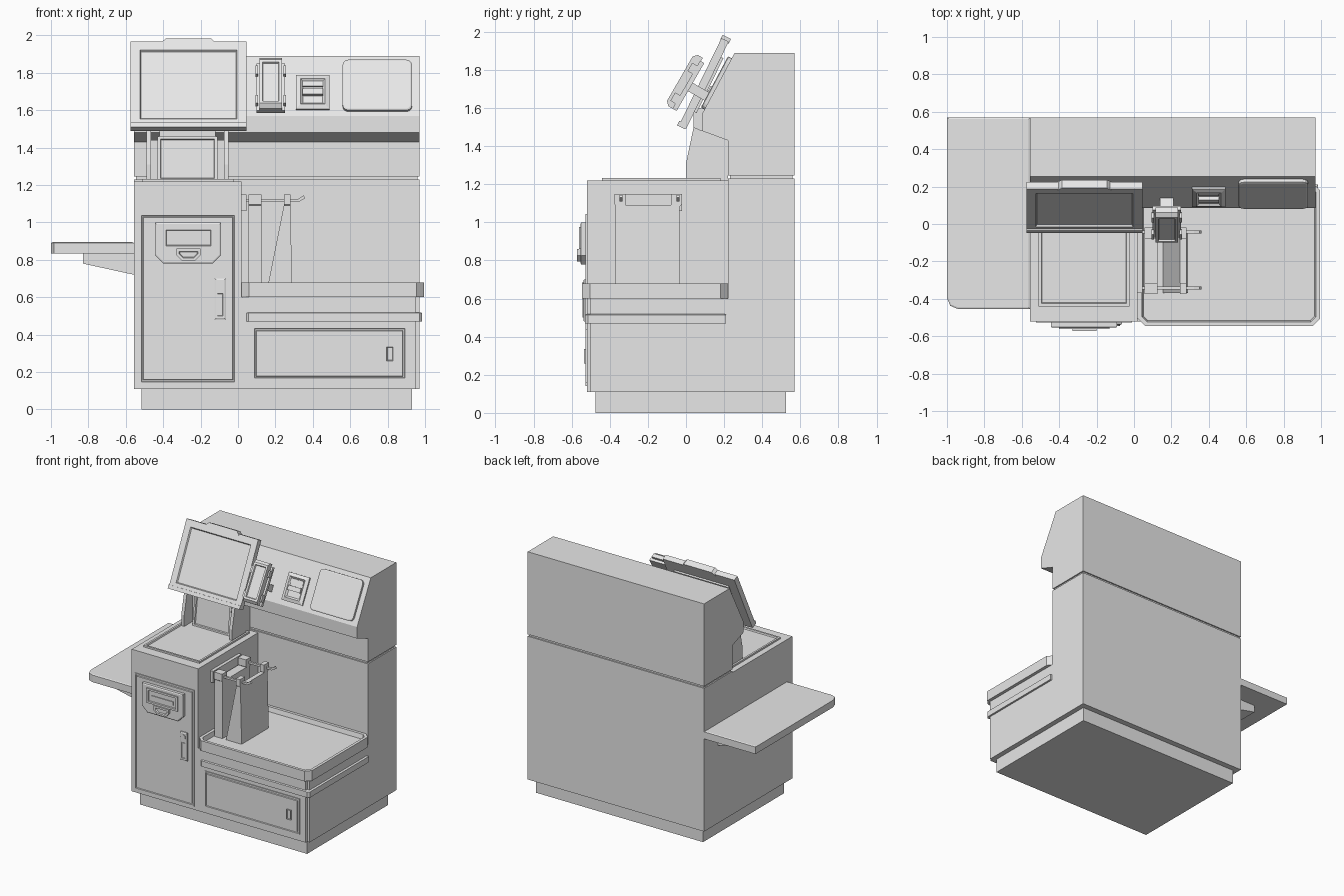
import bpy, bmesh, math
from mathutils import Vector

cube = bpy.data.objects.get("Cube")
if cube:
    bpy.data.objects.remove(cube, do_unlink=True)

grey = (.8, .8, .8, 1)
material = bpy.data.materials.new("light_grey")
material.use_nodes = True
material.diffuse_color = grey
for node in material.node_tree.nodes:
    if node.type == 'BSDF_PRINCIPLED':
        node.inputs["Base Color"].default_value = grey

# Main planes of the cabinet
OUTER, INNER, END = -.555, .02, .97
FACE, WALL, BACK = -.52, .22, .57
BASE, TRAY, DECK = .11, .6, 1.22
LIP, BROW = .085, 1.48
WIDTH, DEPTH = (OUTER, END), (FACE, BACK)
FRONT, UP = Vector((0, -1, 0)), Vector((0, 0, 1))

# Inset recipes: lists of (thickness, depth)
GROOVE = [(.008, 0), (.003, -.008), (.006, 0), (.003, .008)]
RECESS = [(.015, 0), (.004, -.01)]
SOFT_EDGE = [(.008, .004)]


def grow(span, amount):
    low, high = span
    return low - amount, high + amount


def prism(name, axis, span, points, frame=None, face=None, steps=()):
    """Extrude a profile along an axis, then inset the face looking one way."""
    bm = bmesh.new()
    rings = []
    for t in span:
        ring = []
        for u, v in points:
            spot = {'x': (t, u, v), 'y': (u, t, v), 'z': (u, v, t)}[axis]
            ring.append(bm.verts.new(spot))
        bm.faces.new(ring)
        rings.append(ring)
    low, high = rings
    for i in range(len(points)):
        bm.faces.new((low[i - 1], low[i], high[i], high[i - 1]))
    bmesh.ops.recalc_face_normals(bm, faces=bm.faces)
    bm.normal_update()
    if face:
        chosen = max(bm.faces, key=lambda f: f.normal.dot(face))
        for thickness, depth in steps:
            bmesh.ops.inset_individual(bm, faces=[chosen], thickness=thickness,
                                       depth=depth, use_even_offset=True)
    mesh = bpy.data.meshes.new(name)
    bm.to_mesh(mesh)
    bm.free()
    mesh.materials.append(material)
    ob = bpy.data.objects.new(name, mesh)
    bpy.context.collection.objects.link(ob)
    if frame:
        y, z, lean = frame
        ob.location = (0, y, z)
        ob.rotation_euler.x = -lean


def part(name, x, y, z, axis='z', cut=0, corners="abcd", segments=1, **options):
    """Box whose edges along one axis may be chamfered or rounded."""
    u, v, span = {'x': (y, z, x), 'y': (x, z, y), 'z': (x, y, z)}[axis]
    (u_low, u_high), (v_low, v_high) = u, v
    spots = [(u_high, v_high, -1, -1), (u_low, v_high, 1, -1),
             (u_low, v_low, 1, 1), (u_high, v_low, -1, 1)]
    points = []
    for k, (cu, cv, su, sv) in enumerate(spots):
        if not cut or "abcd"[k] not in corners:
            points.append((cu, cv))
            continue
        for s in range(segments + 1):
            turn = (k + s / segments) * math.pi / 2
            points.append((cu + cut * (su + math.cos(turn)),
                           cv + cut * (sv + math.sin(turn))))
    prism(name, axis, span, points, **options)


def fixture(name, x, z, out, **options):
    """Part standing out from the cabinet's front."""
    part(name, x, (FACE - out, FACE + .01), z, axis='y', face=FRONT, **options)


# Cabinet
part("plinth", grow(WIDTH, -.04), grow(DEPTH, -.045), (0, BASE))
part("tower", (OUTER, INNER), (FACE, WALL), (BASE, DECK))
part("back_wall", WIDTH, (WALL, BACK), (BASE, DECK + .01))
part("bagging_cabinet", (INNER, END), (FACE + .02, WALL), (BASE, TRAY))
part("cabinet_front", (INNER, END - .02), (FACE, FACE + .02), (BASE, TRAY))
part("seam_filler", grow(WIDTH, -.01), grow((WALL, BACK), -.01), (DECK, DECK + .04))

# Upper housing with sloped control face
prism("upper_housing", 'x', WIDTH,
      [(WALL, DECK + .025), (WALL, 1.43), (LIP, BROW), (LIP, BROW + .09),
       (LIP + .17, 1.89), (BACK, 1.89), (BACK, DECK + .025)])
slope = (LIP, BROW + .09, math.atan2(.17, .32))
part("side_panel", (.56, .93), (-.018, .01), (.025, .33), axis='y', cut=.03,
     segments=3, frame=slope, face=FRONT, steps=SOFT_EDGE)
reader = (.31, .49)
part("card_reader", reader, (-.012, .01), (.035, .24), frame=slope,
     face=FRONT, steps=[(.025, .01), (.012, -.012)])
part("card_slot_lip", grow(reader, -.035), (-.03, .01), (.115, .15), frame=slope)
part("card_slot_hood", grow(reader, -.035), (-.018, .01), (.17, .2), frame=slope)

# Side shelf and bracket
part("shelf", (-1, OUTER), (-.455, BACK), (.835, .89), cut=.06, corners="c",
     segments=2, face=UP, steps=SOFT_EDGE)
prism("shelf_bracket", 'y', (-.35, .4),
      [(-.83, .84), (-.83, .78), (OUTER, .72), (OUTER, .84)])

# Scanner top
part("scanner_plate", grow((OUTER, INNER), -.045), (FACE + .08, WALL - .04),
     (DECK - .01, DECK + .013), face=UP, steps=RECESS)

# Display stand
for side, x in (("right", -.49), ("left", -.075)):
    prism("stand_" + side, 'x', (x, x + .025),
          [(0, DECK), (0, 1.31), (.04, 1.5), (LIP, BROW), (WALL, 1.43), (WALL, DECK)])
prism("stand_panel", 'x', (-.43, -.11),
      [(.05, DECK), (.08, 1.46), (WALL, 1.43), (WALL, DECK)],
      face=FRONT, steps=RECESS)
part("stand_back", (-.48, -.06), (.1, WALL), (DECK, 1.44))
part("display_neck", (-.42, -.12), (.04, .1), (1.46, 1.6))

# Display
screen = (-.04, 1.51, math.radians(26))
wide = (-.575, .045)
part("display", wide, (.003, .045), (0, .51), frame=screen,
     face=FRONT, steps=[(.05, 0), (.006, -.01)])
part("display_ledge", wide, (-.006, .04), (-.004, .024), frame=screen)
part("display_cap", (-.41, -.12), (0, .05), (.5, .528), axis='y', cut=.025,
     corners="ab", frame=screen)
part("display_back", grow(wide, -.075), (.04, .058), (.1, .42), frame=screen)

# Payment terminal on an arm
pad = (-.11, 1.62, math.radians(30))
cradle = (.1, .25)
part("terminal", grow(cradle, -.015), (0, .05), (0, .31), axis='x', cut=.02,
     corners="bc", frame=pad, face=FRONT, steps=RECESS)
part("terminal_cradle", cradle, (.045, .07), (0, .29), frame=pad)
for x in cradle:
    for z in (.03, .21):
        part("terminal_clip", grow((x, x), .006), (.015, .05), (z, z + .05), frame=pad)
part("terminal_arm", grow(cradle, -.04), (.065, .2), (.12, .17), frame=pad)

# Tower door with receipt dispenser and lock
fixture("tower_door", grow((OUTER, INNER), -.03), (.14, 1.045), .007, steps=GROOVE)
fixture("dispenser", (-.445, -.09), (.78, 1), .03, cut=.045, corners="cd", steps=SOFT_EDGE)
fixture("receipt_slot", (-.4, -.13), (.86, .975), .042, steps=RECESS)
fixture("receipt_bar", (-.36, -.17), (.895, .925), .04)
fixture("receipt_cup", (-.33, -.2), (.795, .86), .052, cut=.03, corners="cd", steps=RECESS)
handle = (-.125, -.065)
fixture("tower_handle", handle, (.48, .7), .015, steps=SOFT_EDGE)
fixture("tower_lock", grow(handle, -.01), (.645, .685), .025, cut=.0199, segments=3)
fixture("tower_pull", grow(handle, -.015), (.5, .62), .023, steps=RECESS[1:])

# Lower door
fixture("lower_door", (.08, .9), (.16, .44), .007, steps=GROOVE)
fixture("lower_pull", (.795, .83), (.26, .335), .015, steps=RECESS[1:])

# Bagging tray and bumper rail
part("bagging_tray", (INNER, END + .025), (FACE - .025, WALL), (TRAY, TRAY + .08),
     cut=.04, corners="acd", face=UP, steps=[(.022, 0), (.008, -.035)])
part("bumper_rail", (INNER + .02, END + .015), (FACE - .01, WALL - .01), (.47, .515),
     cut=.015, corners="cd", face=UP, steps=SOFT_EDGE)

# Bag rack
part("rack_plate", (INNER, INNER + .025), (-.37, -.02), (1.06, 1.15))
for y in (-.35, -.05):
    prism("rack_arm", 'y', (y, y + .016),
          [(INNER, 1.11), (.325, 1.11), (.36, 1.13), (.35, 1.145), (.32, 1.125), (INNER, 1.125)])

# Carrier bags: a folded stack and one hanging open, each with two handle tabs
floor, mouth = TRAY + .04, 1.09
for name, bottom, top in (("folded_bags", (.055, .125), (.055, .125)),
                          ("open_bag", (.155, .29), (.245, .28))):
    (a, b), (c, d) = bottom, top
    prism(name, 'y', (-.37, -.035), [(a, floor), (b, floor), (d, mouth), (c, mouth)])
    for y in (-.345, -.05):
        part(name + "_handle", top, grow((y, y), .03), (mouth - .01, mouth + .06),
             axis='x', cut=.015, corners="cd")
